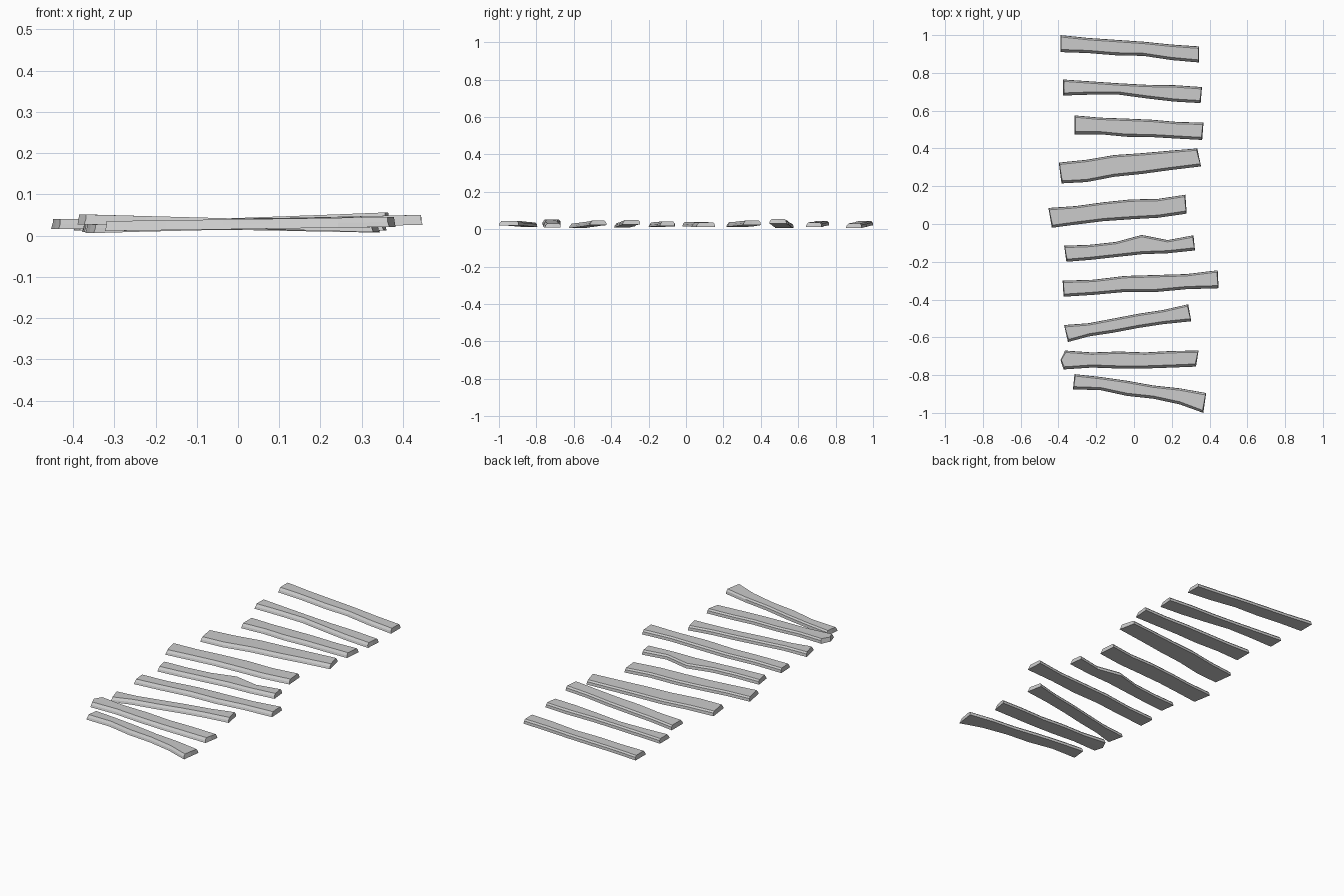
import bpy, bmesh

THICK = 0.024


def plank(index, x_range, back, front, z_range, skew=(0, 0), tip=0):
    """Warped board: outlines sampled at even stations, bevelled on top.
    skew shifts the front corner of each end, tip pulls the left end to a point."""
    bm = bmesh.new()
    rings = []
    n = len(back)
    for i, (yb, yf) in enumerate(zip(back, front)):
        t = i / (n - 1)
        x = x_range[0] + (x_range[1] - x_range[0]) * t
        z = z_range[0] + (z_range[1] - z_range[0]) * t
        sk = skew[0] if i == 0 else skew[1] if i == n - 1 else 0
        tp = tip if i == 0 else 0
        inset = 0.004 if i == 0 else -0.004 if i == n - 1 else 0
        ym = (yf + yb) / 2
        section = [(x + sk, yf, z), (x + sk / 2 - tp, ym, z), (x, yb, z),
                   (x + inset, yb - 0.002, z + THICK * 0.65),
                   (x + inset, yb - 0.01, z + THICK),
                   (x + sk / 2 - tp + inset, ym, z + THICK),
                   (x + sk + inset, yf + 0.014, z + THICK),
                   (x + sk + inset, yf + 0.004, z + THICK * 0.5)]
        rings.append([bm.verts.new(p) for p in section])
    for a, b in zip(rings, rings[1:]):
        for j in range(8):
            k = (j + 1) % 8
            bm.faces.new((a[j], a[k], b[k], b[j]))
    # end grain, split at the middle
    for r in (rings[0], rings[-1]):
        bm.faces.new((r[0], r[1], r[5], r[6], r[7]))
        bm.faces.new((r[1], r[2], r[3], r[4], r[5]))
    bmesh.ops.recalc_face_normals(bm, faces=bm.faces)
    name = f"plank_{index:02d}"
    mesh = bpy.data.meshes.new(name)
    bm.to_mesh(mesh)
    bm.free()
    bpy.context.collection.objects.link(bpy.data.objects.new(name, mesh))


# Boards from back to front
plank(1, (-.39, .345), (1.0, .985, .975, .965, .95, .94),
      (.91, .905, .893, .89, .868, .855), (.021, .007))
plank(2, (-.375, .36), (.765, .755, .745, .737, .735, .725),
      (.68, .685, .685, .665, .648, .64), (.021, .012), (0, -.007))
plank(3, (-.315, .368), (.575, .563, .558, .552, .54, .537),
      (.475, .475, .462, .46, .452, .445), (.007, .032), (0, -.007))
plank(4, (-.398, .335), (.325, .34, .365, .375, .388, .40),
      (.215, .222, .25, .265, .285, .305), (.012, .022), (.014, .02))
plank(5, (-.453, .272), (.085, .095, .115, .13, .133, .155),
      (-.02, -.003, .015, .025, .033, .055), (.016, .012), (.018, .007))
plank(6, (-.37, .315), (-.115, -.11, -.095, -.058, -.085, -.06),
      (-.2, -.19, -.175, -.16, -.155, -.14), (.012, .018), (.012, .008))
plank(7, (-.378, .443), (-.3, -.295, -.275, -.27, -.265, -.245),
      (-.385, -.375, -.36, -.36, -.345, -.34), (.008, .026), (.005, .005))
plank(8, (-.37, .287), (-.535, -.525, -.5, -.475, -.455, -.425),
      (-.625, -.595, -.575, -.55, -.53, -.515), (.006, .022), (.02, .016))
plank(9, (-.365, .342), (-.67, -.68, -.675, -.68, -.672, -.67),
      (-.77, -.76, -.765, -.765, -.76, -.755), (.027, .008), (-.008, -.014), .02)
plank(10, (-.315, .382), (-.795, -.81, -.83, -.855, -.87, -.895),
      (-.875, -.88, -.91, -.925, -.955, -1.0), (.011, .021), (-.008, -.015))
